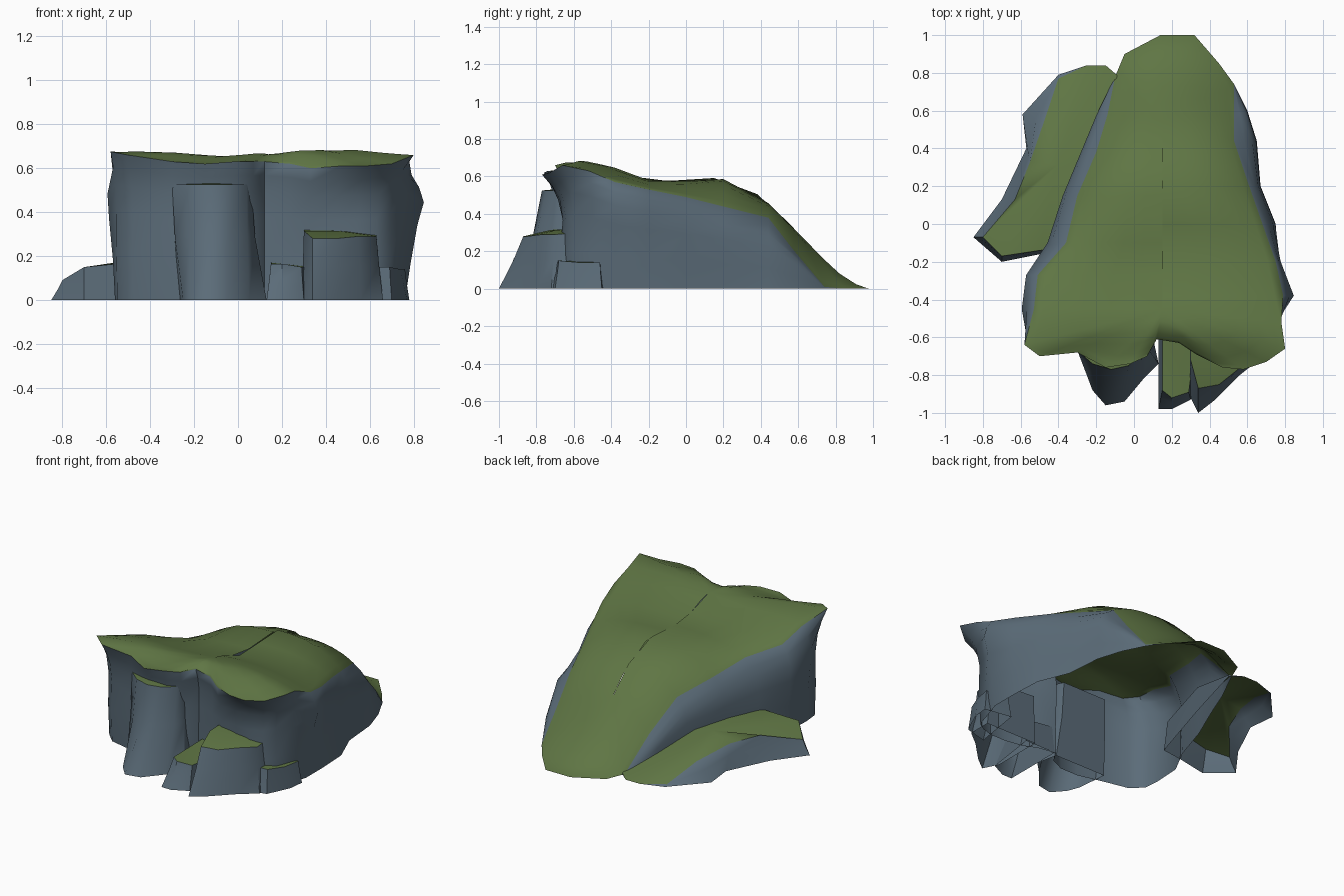
import bpy, bmesh, math
from mathutils import Vector, noise

if "Cube" in bpy.data.objects:
    bpy.data.objects.remove(bpy.data.objects["Cube"])


def material(name, col):
    m = bpy.data.materials.new(name)
    m.diffuse_color = (*col, 1)
    m.use_nodes = True
    m.node_tree.nodes["Principled BSDF"].inputs["Base Color"].default_value = m.diffuse_color
    return m


ROCK = material("rock", (0.105, 0.15, 0.19))
GRASS = material("grass", (0.115, 0.18, 0.058))


def loft(name, rings, grass_from, poke_cap=None):
    """Skin counter-clockwise rings from the ground up; bands past grass_from are grass."""
    bm = bmesh.new()
    vs = [[bm.verts.new(p) for p in r] for r in rings]
    n = len(vs[0])
    for k in range(len(vs) - 1):
        for i in range(n):
            j = (i + 1) % n
            f = bm.faces.new((vs[k][i], vs[k][j], vs[k + 1][j], vs[k + 1][i]))
            f.material_index = int(k >= grass_from)
    if poke_cap is not None:
        f = bm.faces.new(vs[-1])
        f.material_index = 1
        c = bmesh.ops.poke(bm, faces=[f])["verts"][0]
        c.co.z += poke_cap
    bmesh.ops.remove_doubles(bm, verts=bm.verts, dist=0.0005)
    me = bpy.data.meshes.new(name)
    bm.to_mesh(me)
    bm.free()
    me.materials.append(ROCK)
    me.materials.append(GRASS)
    ob = bpy.data.objects.new(name, me)
    bpy.context.collection.objects.link(ob)
    bpy.ops.object.select_all(action='DESELECT')
    ob.select_set(True)
    bpy.context.view_layer.objects.active = ob
    bpy.ops.object.shade_smooth_by_angle(angle=math.radians(50))
    return ob


def boulder(name, base, top, crown=0.0, lean=0.4):
    """Rock with a footprint, a grassy top outline and a bulging middle ring."""
    b = [Vector((x, y, 0)) for x, y in base]
    t = [Vector(p) for p in top]
    mid = []
    for p, q in zip(b, t):
        m = q.lerp(p, lean)
        m.z = q.z * 0.55
        mid.append(m)
    return loft(name, [b, mid, t], 2, crown)


# Main cliff: grass rim outline and matching ground outline
RIM = [(.32, 1, 0), (.45, .85, 0), (.53, .74, .01), (.53, .58, .2), (.53, .44, .38),
       (.61, .2, .44), (.68, 0, .49), (.75, -.2, .53), (.79, -.38, .57), (.78, -.52, .63),
       (.8, -.66, .66), (.7, -.73, .62), (.58, -.77, .61), (.47, -.76, .61), (.33, -.69, .6),
       (.24, -.63, .62), (.12, -.61, .63), (.07, -.7, .63), (-.02, -.74, .63), (-.15, -.76, .62),
       (-.3, -.68, .63), (-.5, -.7, .66), (-.58, -.64, .675), (-.53, -.45, .62), (-.51, -.27, .56),
       (-.36, -.1, .5), (-.3, .15, .45), (-.2, .38, .38), (-.14, .58, .2), (-.1, .78, 0),
       (-.05, .9, 0), (.14, 1, 0)]
BASE = [(.32, 1), (.45, .85), (.53, .74), (.6, .6), (.65, .44),
        (.67, .2), (.75, 0), (.76, -.2), (.76, -.38), (.72, -.5),
        (.69, -.6), (.63, -.64), (.55, -.66), (.45, -.66), (.33, -.64),
        (.24, -.6), (.12, -.58), (.07, -.66), (-.02, -.7), (-.15, -.7),
        (-.3, -.66), (-.48, -.62), (-.55, -.55), (-.56, -.45), (-.55, -.27),
        (-.46, -.1), (-.38, .15), (-.28, .38), (-.2, .58), (-.1, .78),
        (-.05, .9), (.14, 1)]
RIM.reverse()
BASE.reverse()

PROFILE = [(-.8, .6), (-.7, .66), (-.57, .69), (-.4, .66), (-.2, .585), (-.03, .57), (.08, .6),
           (.25, .58), (.35, .53), (.45, .45), (.6, .3), (.7, .2), (.85, .08), (1, 0)]


def height(x, y):
    z = PROFILE[-1][1]
    for (a, za), (b, zb) in zip(PROFILE, PROFILE[1:]):
        if y <= b:
            z = za + (zb - za) * max(0, (y - a) / (b - a))
            break
    if y < -.1:
        z -= .03 * math.exp(-((x + .1) / .28) ** 2)
    return z


# Rock wall rings: drop from rim, pull towards ground outline, side bulge
rings = []
for f, g, bulge in ((1, 1, 0), (.7, .92, .3), (.4, .97, .7), (.22, .8, 1), (.1, .45, .6), (0, 0, 0)):
    ring = []
    for (x, y, z), (bx, by) in zip(RIM, BASE):
        p = Vector((x + (bx - x) * g, y + (by - y) * g, z * (1 - f)))
        side = math.exp(-((y + .38) / .15) ** 2)
        if p.x > .62:
            p.x += .08 * bulge * side
        elif p.x < -.45:
            p.x -= .05 * bulge * side
        elif 0 < f < 1:
            p.y += noise.noise(p * 4) * .05 * z
        ring.append(p)
    rings.append(ring)

# Grass rings: shrink the rim onto a central spine
for t in (.93, .8, .6, .4, .2, 0):
    ring = []
    for x, y, z in RIM:
        px = .15 + (x - .15) * t
        sy = max(-.45, min(.55, y))
        py = sy + (y - sy) * t
        h = height(px, py)
        ring.append(Vector((px, py, h + (z - h) * t ** 3)))
    rings.append(ring)
loft("main_cliff", rings, 5)

# Sloping slab on the left
boulder("left_slab",
        [(-.85, -.07), (-.7, -.2), (-.5, -.16), (-.35, -.14), (-.2, .35), (-.08, .78),
         (-.15, .84), (-.25, .84), (-.4, .79), (-.59, .58), (-.57, .4), (-.7, .13)],
        [(-.8, -.07, .09), (-.7, -.17, .15), (-.5, -.14, .17), (-.36, -.12, .19), (-.2, .35, .16),
         (-.08, .78, .01), (-.15, .84, 0), (-.25, .84, 0), (-.4, .77, .01), (-.47, .56, .1),
         (-.55, .33, .15), (-.63, .13, .15)], .08)

# Tall buttress on the front
boulder("front_buttress",
        [(-.27, -.6), (-.25, -.8), (-.22, -.88), (-.15, -.96), (-.05, -.94), (.05, -.82),
         (.13, -.74), (.1, -.6)],
        [(x, y, .525) for x, y in ((-.28, -.6), (-.3, -.67), (-.22, -.74), (-.12, -.77),
                                   (-.03, -.75), (.04, -.69), (.06, -.64), (.04, -.6))],
        .01, .25)

# Stepped rocks at the front right
boulder("front_block",
        [(.29, -.57), (.29, -.9), (.34, -1), (.43, -.93), (.56, -.8), (.66, -.72), (.66, -.57)],
        [(.3, -.57, .32), (.3, -.72, .315), (.34, -.87, .28), (.45, -.85, .28), (.55, -.77, .29),
         (.63, -.7, .29), (.63, -.57, .3)], .015)
boulder("front_small_step",
        [(.13, -.58), (.13, -.98), (.2, -.98), (.3, -.93), (.35, -.58)],
        [(.15, -.58, .17), (.15, -.88, .165), (.2, -.92, .165), (.29, -.89, .15), (.33, -.58, .15)])
boulder("right_small_step",
        [(.55, -.74), (.7, -.7), (.77, -.55), (.78, -.45), (.6, -.42)],
        [(.55, -.69, .15), (.69, -.68, .15), (.74, -.57, .14), (.76, -.46, .14), (.6, -.45, .15)])
